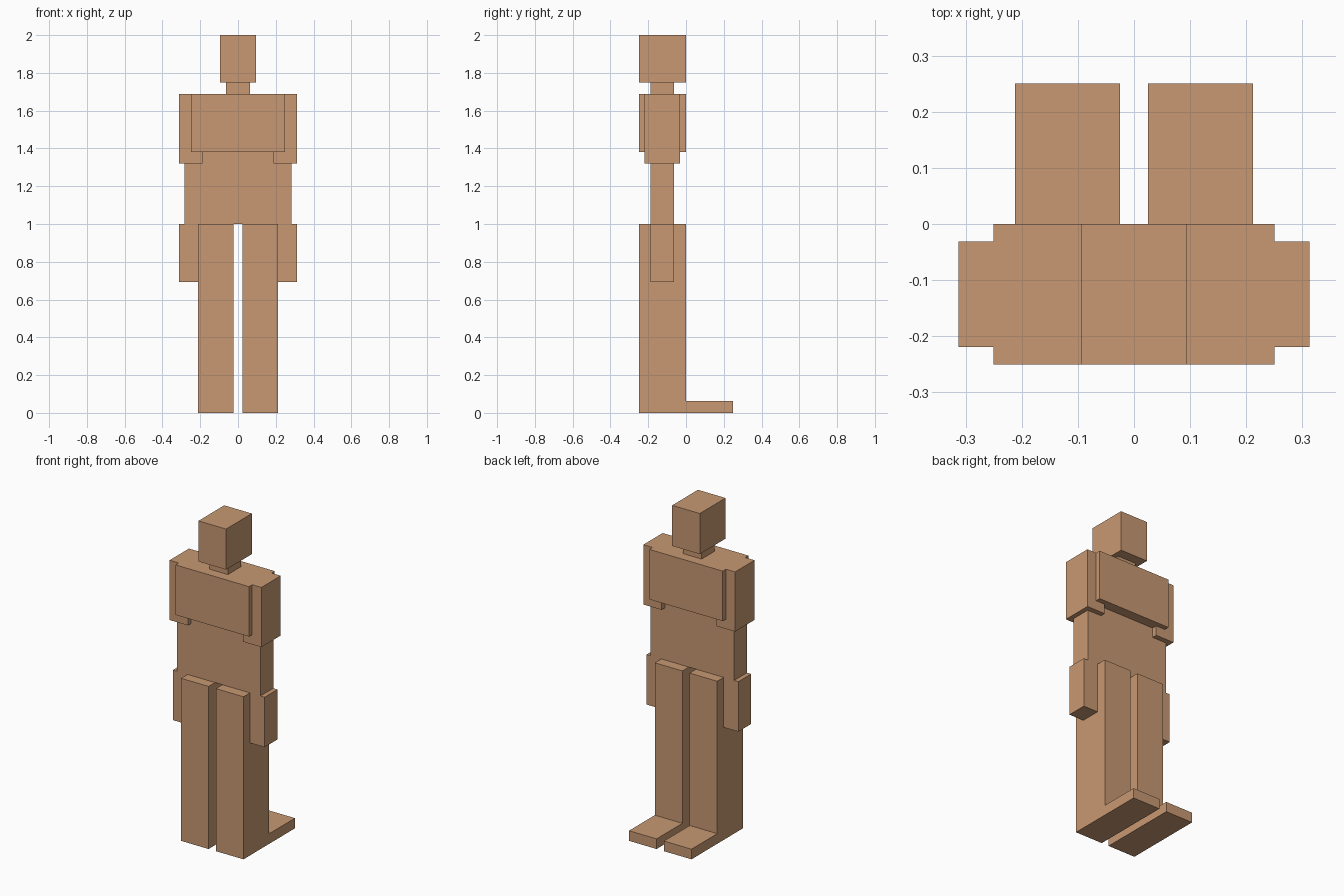
import bpy
import bmesh

if "Cube" in bpy.data.objects:
    bpy.data.objects.remove(bpy.data.objects["Cube"])

skin = bpy.data.materials.new("tan")
skin.diffuse_color = (0.58, 0.318, 0.17, 1.0)
skin.use_nodes = True
skin.node_tree.nodes["Principled BSDF"].inputs["Base Color"].default_value = skin.diffuse_color


def prism(name, profile, x0, x1):
    """Extrude a (y, z) profile from x0 to x1."""
    bm = bmesh.new()
    face = bm.faces.new([bm.verts.new((x0, y, z)) for y, z in profile])
    ext = bmesh.ops.extrude_face_region(bm, geom=[face])
    moved = [v for v in ext["geom"] if isinstance(v, bmesh.types.BMVert)]
    bmesh.ops.translate(bm, verts=moved, vec=(x1 - x0, 0, 0))
    bmesh.ops.recalc_face_normals(bm, faces=bm.faces)
    mesh = bpy.data.meshes.new(name)
    bm.to_mesh(mesh)
    bm.free()
    mesh.materials.append(skin)
    obj = bpy.data.objects.new(name, mesh)
    bpy.context.collection.objects.link(obj)
    return obj


def box(name, x, y, z):
    return prism(name, [(y[0], z[0]), (y[1], z[0]), (y[1], z[1]), (y[0], z[1])], *x)


# Head, neck and trunk
box("head", (-0.094, 0.094), (-0.25, 0), (1.75, 2.0))
box("neck", (-0.0625, 0.0625), (-0.1875, -0.0625), (1.6875, 1.75))
box("chest", (-0.25, 0.25), (-0.25, 0), (1.38, 1.6875))
box("waist_and_forearms", (-0.284, 0.284), (-0.1875, -0.0625), (1.0, 1.38 - 0.06))
box("belly", (-0.1875, 0.1875), (-0.1875, -0.0625), (1.32, 1.38))

# Limbs on both sides; each leg and foot share one L-shaped profile
leg_profile = [(-0.25, 0), (0.25, 0), (0.25, 0.0625), (0, 0.0625), (0, 1.0), (-0.25, 1.0)]
for side, s in (("left", -1), ("right", 1)):
    def span(inner, outer):
        return sorted((s * inner, s * outer))

    box(f"{side}_upper_arm", span(0.1875, 0.3125), (-0.219, -0.031), (1.32, 1.6875))
    box(f"{side}_hand", span(0.2, 0.3125), (-0.1875, -0.0625), (0.6925, 1.0))
    prism(f"{side}_leg", leg_profile, *span(0.025, 0.2125))
